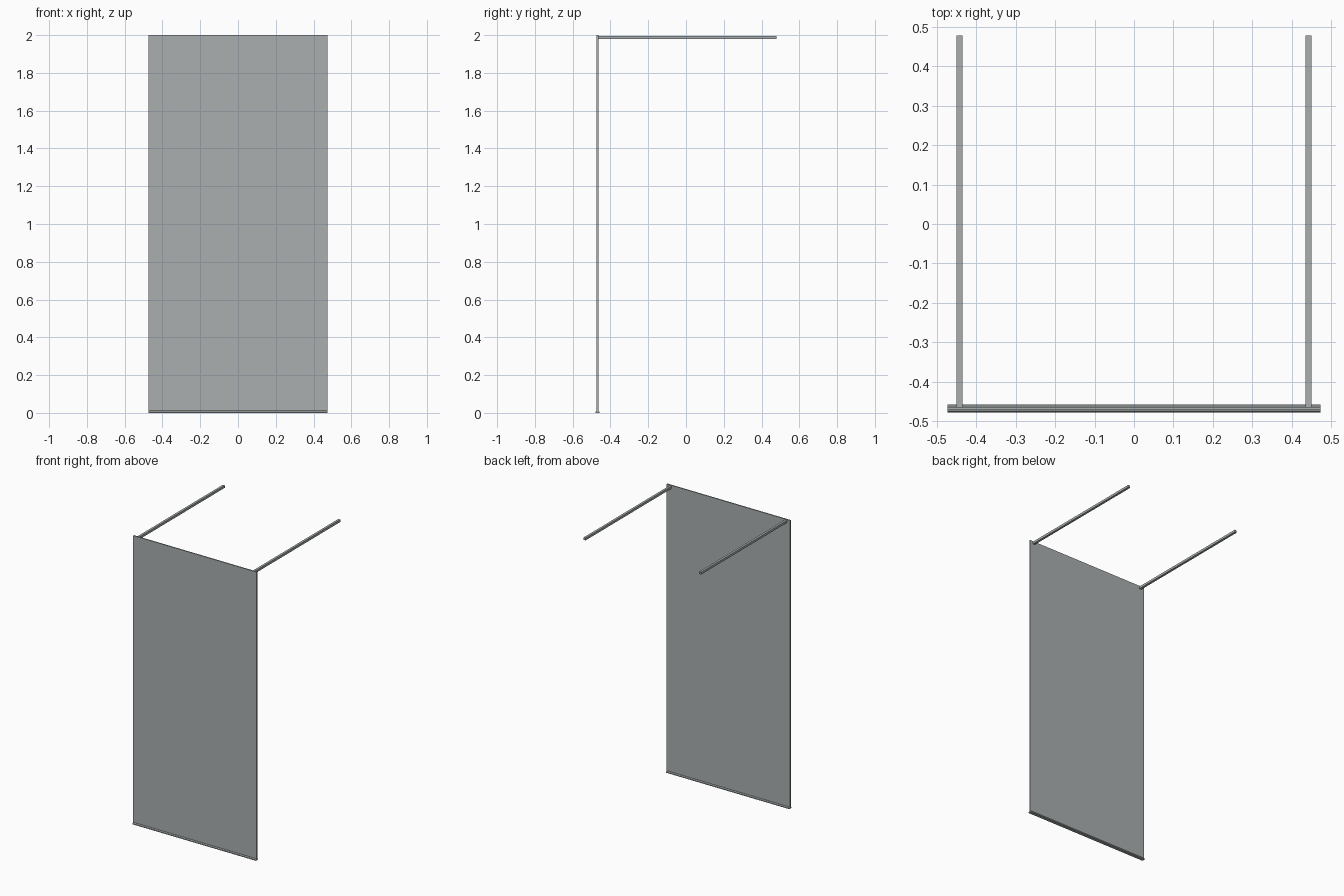
import bpy, bmesh

if "Cube" in bpy.data.objects:
    bpy.data.objects.remove(bpy.data.objects["Cube"])


def material(name, rgb):
    m = bpy.data.materials.new(name)
    m.diffuse_color = (*rgb, 1.0)
    m.use_nodes = True
    m.node_tree.nodes["Principled BSDF"].inputs["Base Color"].default_value = m.diffuse_color
    return m


glass = material("grey_green_glass", (0.40, 0.43, 0.43))
metal = material("grey_metal", (0.40, 0.43, 0.43))


def extrude_profile(name, points, axis, start, end, mat):
    """Extrude a closed profile along x (points are y,z) or y (points are x,z)."""
    bm = bmesh.new()
    place = (lambda p, t: (t, p[0], p[1])) if axis == "x" else (lambda p, t: (p[0], t, p[1]))
    a = [bm.verts.new(place(p, start)) for p in points]
    b = [bm.verts.new(place(p, end)) for p in points]
    bm.faces.new(a)
    bm.faces.new(b)
    n = len(points)
    for i in range(n):
        j = (i + 1) % n
        bm.faces.new((a[i], a[j], b[j], b[i]))
    bmesh.ops.recalc_face_normals(bm, faces=bm.faces)
    mesh = bpy.data.meshes.new(name)
    bm.to_mesh(mesh)
    bm.free()
    mesh.materials.append(mat)
    ob = bpy.data.objects.new(name, mesh)
    bpy.context.collection.objects.link(ob)
    return ob


def rect(u0, u1, v0, v1):
    return [(u0, v0), (u1, v0), (u1, v1), (u0, v1)]


W = 0.473      # half width of the screen
YC = -0.4685   # centre plane of the glass
T = 0.004      # half thickness of the glass

# Glass panel
extrude_profile("glass_panel", rect(YC - T, YC + T, 0.003, 2.0), "x", -W, W, glass)

# Floor channel: U profile holding the glass
r, h = 0.0105, 0.012
channel = [(YC - r, 0), (YC + r, 0), (YC + r, h * 0.5), (YC + T + 0.002, h),
           (YC + T, h), (YC + T, 0.003), (YC - T, 0.003), (YC - T, h),
           (YC - T - 0.002, h), (YC - r, h * 0.5)]
extrude_profile("floor_channel", channel, "x", -W, W, metal)

# Square support bars running back to the wall
for side, x in (("left", -0.443), ("right", 0.443)):
    extrude_profile(side + "_support_bar", rect(x - 0.008, x + 0.008, 1.979, 1.995),
                    "y", YC + T, 0.479, metal)
